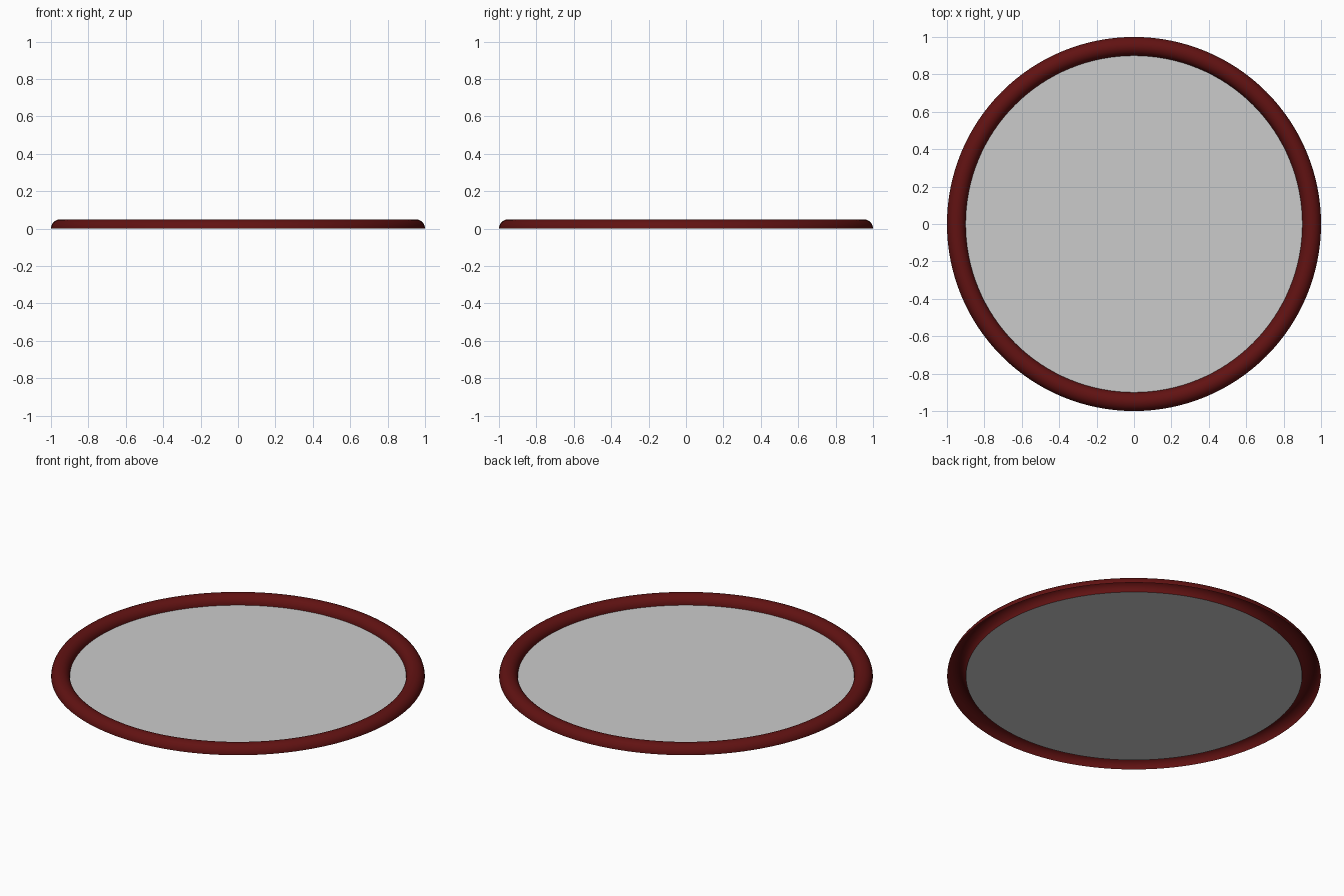
import bpy, bmesh, math

if "Cube" in bpy.data.objects:
    bpy.data.objects.remove(bpy.data.objects["Cube"])

SEG, ARC = 128, 16
MAJOR, MINOR = 0.95, 0.05


def add_object(name, bm):
    mesh = bpy.data.meshes.new(name)
    bm.to_mesh(mesh)
    bm.free()
    ob = bpy.data.objects.new(name, mesh)
    bpy.context.collection.objects.link(ob)
    return ob


# Rim: half-round profile spun about z, open underneath
bm = bmesh.new()
profile = [bm.verts.new((MAJOR + MINOR * math.cos(math.pi * i / ARC), 0,
                         MINOR * math.sin(math.pi * i / ARC)))
           for i in range(ARC + 1)]
edges = [bm.edges.new(pair) for pair in zip(profile, profile[1:])]
bmesh.ops.spin(bm, geom=profile + edges, cent=(0, 0, 0), axis=(0, 0, 1),
               angle=2 * math.pi, steps=SEG)
bmesh.ops.remove_doubles(bm, verts=bm.verts, dist=1e-4)
bmesh.ops.recalc_face_normals(bm, faces=bm.faces)
# make sure the crown of the rim faces up
if max(bm.faces, key=lambda f: f.calc_center_median().z).normal.z < 0:
    bmesh.ops.reverse_faces(bm, faces=bm.faces)
for f in bm.faces:
    f.smooth = True
rim = add_object("rim", bm)
red = bpy.data.materials.new("dark_red")
red.diffuse_color = (0.12, 0.006, 0.006, 1)
red.use_nodes = True
red.node_tree.nodes["Principled BSDF"].inputs["Base Color"].default_value = red.diffuse_color
rim.data.materials.append(red)

# Flat panel filling the rim
bm = bmesh.new()
bmesh.ops.create_circle(bm, cap_ends=True, segments=SEG, radius=MAJOR - MINOR)
add_object("panel", bm)
